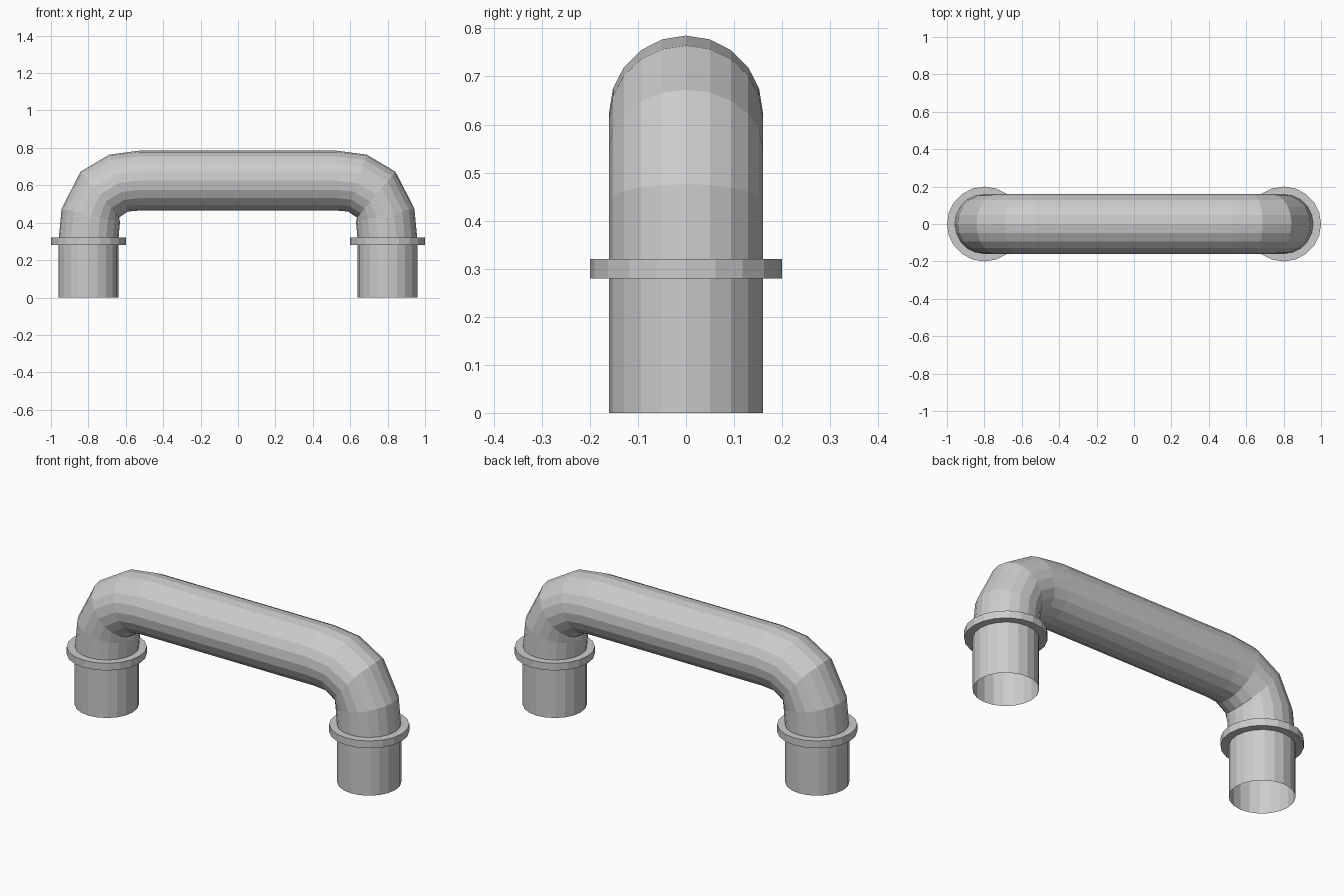
import bpy, bmesh
from math import sin, cos, radians, tau

if "Cube" in bpy.data.objects:
    bpy.data.objects.remove(bpy.data.objects["Cube"])

SIDES = 20
RADIUS = 0.16


def finish(bm, name):
    bmesh.ops.recalc_face_normals(bm, faces=bm.faces)
    mesh = bpy.data.meshes.new(name)
    bm.to_mesh(mesh)
    bm.free()
    obj = bpy.data.objects.new(name, mesh)
    bpy.context.collection.objects.link(obj)
    return obj


def bridge(bm, a, b):
    for i in range(SIDES):
        j = (i + 1) % SIDES
        bm.faces.new((a[i], a[j], b[j], b[i]))


def ring(bm, x, z, tilt, r):
    # circle across a path lying in the xz plane; tilt 0 = path runs straight up
    verts = []
    for i in range(SIDES):
        a = tau * i / SIDES
        u = -cos(a) * r
        verts.append(bm.verts.new((x + u * cos(tilt), sin(a) * r, z - u * sin(tilt))))
    return verts


# Bent pipe, open at both feet: left half of the path, then its mirror
half = [(-0.8, 0, 0), (-0.8, 0.3, 0), (-0.787, 0.44, 13),
        (-0.739, 0.55, 50), (-0.638, 0.612, 72), (-0.527, 0.625, 90)]
path = half + [(-x, z, 180 - t) for x, z, t in reversed(half)]
bm = bmesh.new()
rings = [ring(bm, x, z, radians(t), RADIUS) for x, z, t in path]
for a, b in zip(rings, rings[1:]):
    bridge(bm, a, b)
finish(bm, "bent_pipe")

# Flat collars around both legs
for side, name in ((-1, "left_collar"), (1, "right_collar")):
    bm = bmesh.new()
    profile = [(RADIUS, 0.28), (0.2, 0.28), (0.2, 0.32), (RADIUS - 0.002, 0.32)]
    loops = [ring(bm, side * 0.8, z, 0, r) for r, z in profile]
    for a, b in zip(loops, loops[1:]):
        bridge(bm, a, b)
    finish(bm, name)
